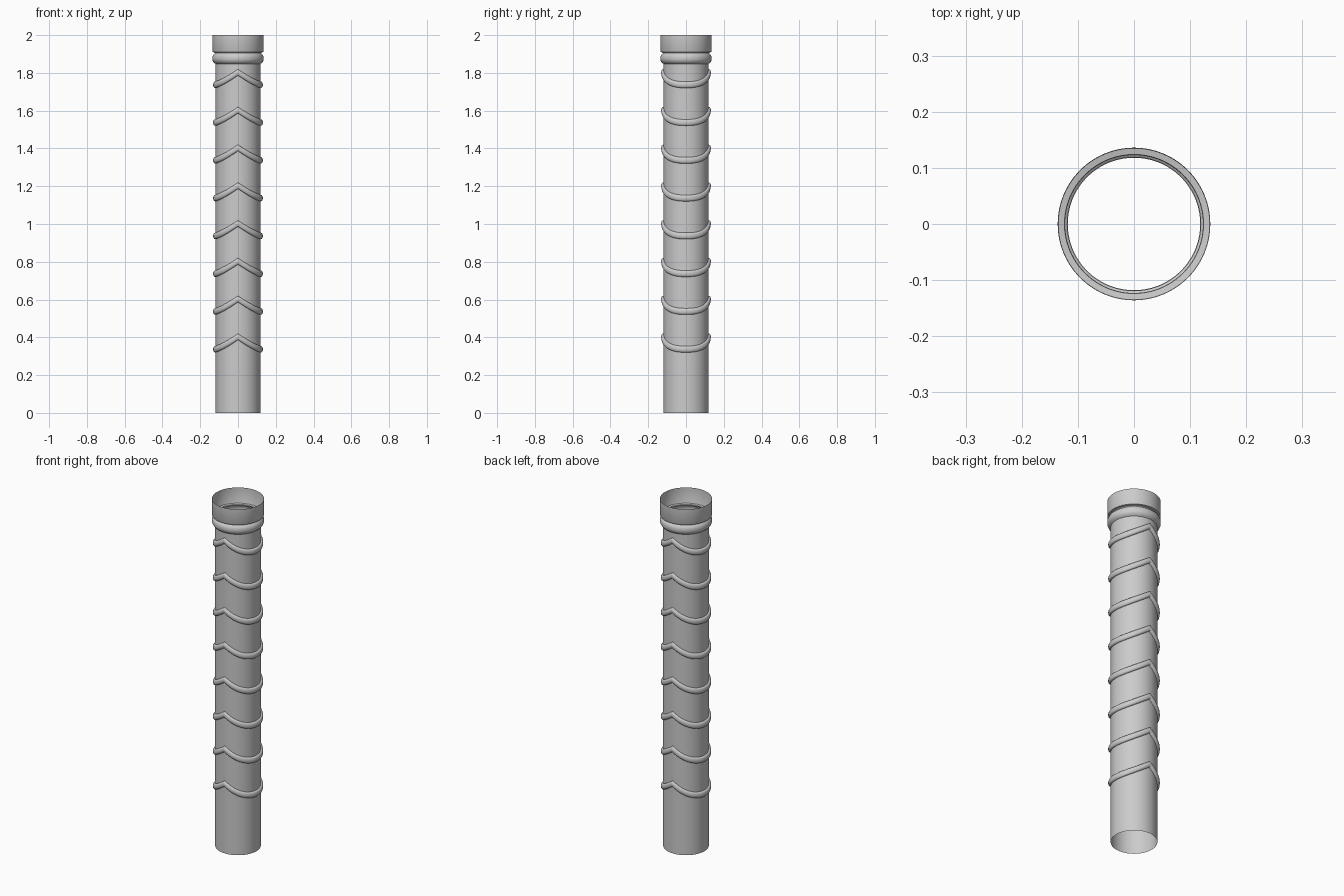
import bpy, bmesh
from math import sin, cos, pi, radians

if "Cube" in bpy.data.objects:
    bpy.data.objects.remove(bpy.data.objects["Cube"])

SEG = 96
R = 0.119


def sweep(name, profile, lift=lambda a: 0.0):
    """Revolve (radius, z) points about z; lift raises the section by angle."""
    bm = bmesh.new()
    rings = []
    for i in range(SEG):
        a = 2 * pi * i / SEG
        rings.append([bm.verts.new((r * sin(a), -r * cos(a), z + lift(a)))
                      for r, z in profile])
    for i in range(SEG):
        p, q = rings[i], rings[(i + 1) % SEG]
        for j in range(len(profile) - 1):
            bm.faces.new((p[j], q[j], q[j + 1], p[j + 1]))
    me = bpy.data.meshes.new(name)
    bm.to_mesh(me)
    bm.free()
    ob = bpy.data.objects.new(name, me)
    bpy.context.collection.objects.link(ob)
    bpy.ops.object.select_all(action='DESELECT')
    bpy.context.view_layer.objects.active = ob
    ob.select_set(True)
    bpy.ops.object.shade_smooth_by_angle(angle=radians(35))
    return ob


# Thin open tube with rounded bead, groove and wide socket at the top
sweep("pipe_body", [
    (R, 0), (R, 1.848), (0.125, 1.852), (0.132, 1.860), (0.1355, 1.868),
    (0.136, 1.876), (0.1355, 1.886), (0.132, 1.895), (0.125, 1.901),
    (0.123, 1.904), (0.124, 1.908), (0.135, 1.910), (0.136, 1.912),
    (0.136, 2.0)])


# Chevron ribs: sharp peaks at front and back, flattening at the sides
def chevron(a):
    return 0.066 * (1 - abs(sin(a))) ** 1.25


rib_profile = [(R - 0.001, -0.017)] + [
    (R + 0.0125 * max(0, sin(t)) ** 0.7, -0.017 * cos(t))
    for t in [pi * k / 10 for k in range(1, 10)]] + [(R - 0.001, 0.017)]

for n in range(8):
    base = 0.337 + 0.2 * n
    sweep(f"chevron_rib_{n + 1}", [(r, z + base) for r, z in rib_profile], chevron)
